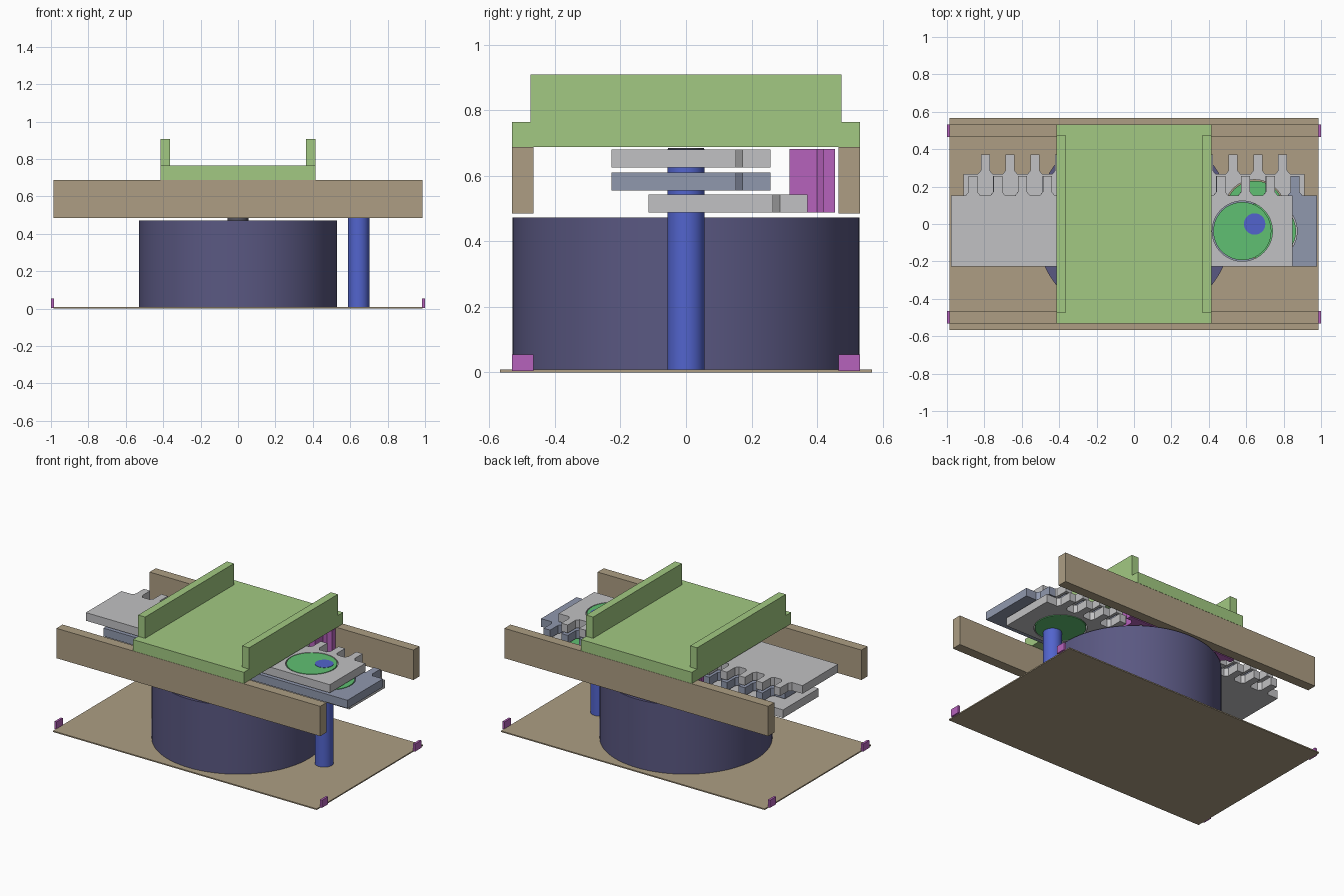
import bpy, bmesh, math

if "Cube" in bpy.data.objects:
    bpy.data.objects.remove(bpy.data.objects["Cube"])


def material(name, r, g, b):
    lin = [((c / 255 + 0.055) / 1.055) ** 2.4 for c in (r, g, b)]
    m = bpy.data.materials.new(name)
    m.diffuse_color = (*lin, 1)
    m.use_nodes = True
    m.node_tree.nodes["Principled BSDF"].inputs["Base Color"].default_value = m.diffuse_color
    return m


TAN = material("tan", 173, 158, 131)
LIGHT_GREEN = material("light green", 162, 201, 130)
GREY = material("light grey", 193, 193, 195)
BLUE_GREY = material("blue grey", 144, 152, 174)
GREEN = material("green", 96, 192, 114)
BLUE = material("blue", 82, 100, 205)
NAVY = material("dark navy", 90, 88, 130)
MAGENTA = material("magenta", 182, 98, 188)
DARK = material("dark grey", 82, 82, 92)


def add(name, mesh, mat):
    mesh.materials.append(mat)
    ob = bpy.data.objects.new(name, mesh)
    bpy.context.collection.objects.link(ob)
    return ob


def box(name, x0, x1, y0, y1, z0, z1, mat):
    mesh = bpy.data.meshes.new(name)
    bm = bmesh.new()
    bmesh.ops.create_cube(bm, size=1)
    for v in bm.verts:
        v.co = (x1 if v.co.x > 0 else x0, y1 if v.co.y > 0 else y0, z1 if v.co.z > 0 else z0)
    bm.to_mesh(mesh)
    bm.free()
    return add(name, mesh, mat)


def cylinder(name, x, y, r, z0, z1, mat, sides=64):
    bpy.ops.mesh.primitive_cylinder_add(vertices=sides, radius=r, depth=z1 - z0,
                                        location=(x, y, (z0 + z1) / 2))
    ob = bpy.context.object
    ob.name = name
    ob.data.materials.append(mat)
    bpy.ops.object.shade_smooth_by_angle()
    return ob


def slab(name, loops, z0, z1, mat):
    """Flat filled outline (first loop) with holes, given thickness."""
    cu = bpy.data.curves.new(name, 'CURVE')
    cu.dimensions = '2D'
    cu.fill_mode = 'BOTH'
    cu.extrude = (z1 - z0) / 2
    for pts in loops:
        sp = cu.splines.new('POLY')
        sp.points.add(len(pts) - 1)
        for p, (x, y) in zip(sp.points, pts):
            p.co = (x, y, 0, 1)
        sp.use_cyclic_u = True
    ob = add(name, cu, mat)
    ob.location.z = (z0 + z1) / 2
    bpy.ops.object.select_all(action='DESELECT')
    ob.select_set(True)
    bpy.context.view_layer.objects.active = ob
    bpy.ops.object.convert(target='MESH')
    bpy.ops.object.shade_smooth_by_angle()


def circle(x, y, r, n=64):
    return [(x + r * math.cos(2 * math.pi * i / n), y + r * math.sin(2 * math.pi * i / n))
            for i in range(n)]


def tooth(cx, base, tip, s):
    """Tooth points with chamfered root; s is the travel direction along x."""
    up = 0.02 if tip > base else -0.02
    return [(cx - s * 0.04, base), (cx - s * 0.024, base + up), (cx - s * 0.024, tip),
            (cx + s * 0.024, tip), (cx + s * 0.024, base + up), (cx + s * 0.04, base)]


PITCH = 0.1325

# Base plate, corner tabs and side rails
box("base_plate", -0.987, 0.987, -0.568, 0.568, 0, 0.008, TAN)
for s in (-1, 1):
    y0, y1 = sorted((s * 0.465, s * 0.531))
    box("side_rail", -0.987, 0.987, y0, y1, 0.485, 0.687, TAN)
    for t in (-1, 1):
        x0, x1 = sorted((t * 0.985, t))
        box("corner_tab", x0, x1, y0, y1, 0.004, 0.055, MAGENTA)

# Bridge with two upright flanges
box("bridge_plate", -0.415, 0.415, -0.531, 0.531, 0.688, 0.764, LIGHT_GREEN)
for s in (-1, 1):
    x0, x1 = sorted((s * 0.363, s * 0.415))
    box("bridge_flange", x0, x1, -0.474, 0.474, 0.764, 0.908, LIGHT_GREEN)

# Motor drum, its shaft and the idler post
cylinder("motor_drum", 0, 0, 0.529, 0.008, 0.472, NAVY, 96)
cylinder("motor_shaft", 0, 0, 0.055, 0.47, 0.684, DARK)
cylinder("idler_post", 0.645, 0, 0.057, 0.008, 0.682, BLUE)

# Three toothed plates, each driven by eccentric discs a third of a turn apart
for label, z0, ang, mat in (("lower", 0.487, 90, GREY), ("middle", 0.555, 330, BLUE_GREY),
                            ("upper", 0.625, 210, GREY)):
    ox = 0.076 * math.cos(math.radians(ang))
    oy = 0.076 * math.sin(math.radians(ang))
    z1 = z0 + 0.055
    outline = [(ox - 0.9125, oy - 0.19), (ox + 0.9125, oy - 0.19), (ox + 0.9125, oy + 0.19)]
    for k in range(6, -7, -1):
        outline += tooth(ox + k * PITCH, oy + 0.19, oy + 0.295, -1)
    outline.append((ox - 0.9125, oy + 0.19))
    holes = [circle(ox + cx, oy, 0.161) for cx in (0, 0.645)]
    slab(label + "_toothed_plate", [outline] + holes, z0, z1, mat)
    for cx in (0, 0.645):
        cylinder(label + "_eccentric_disc", ox + cx, oy, 0.155, z0, z1, GREEN)

# Fixed rack meshing with the plates
rack = [(0.41, 0.42), (0.41, 0.455), (-0.41, 0.455), (-0.41, 0.42)]
for k in range(-3, 3):
    rack += tooth((k + 0.5) * PITCH, 0.42, 0.315, 1)
slab("fixed_rack", [rack], 0.487, 0.681, MAGENTA)
